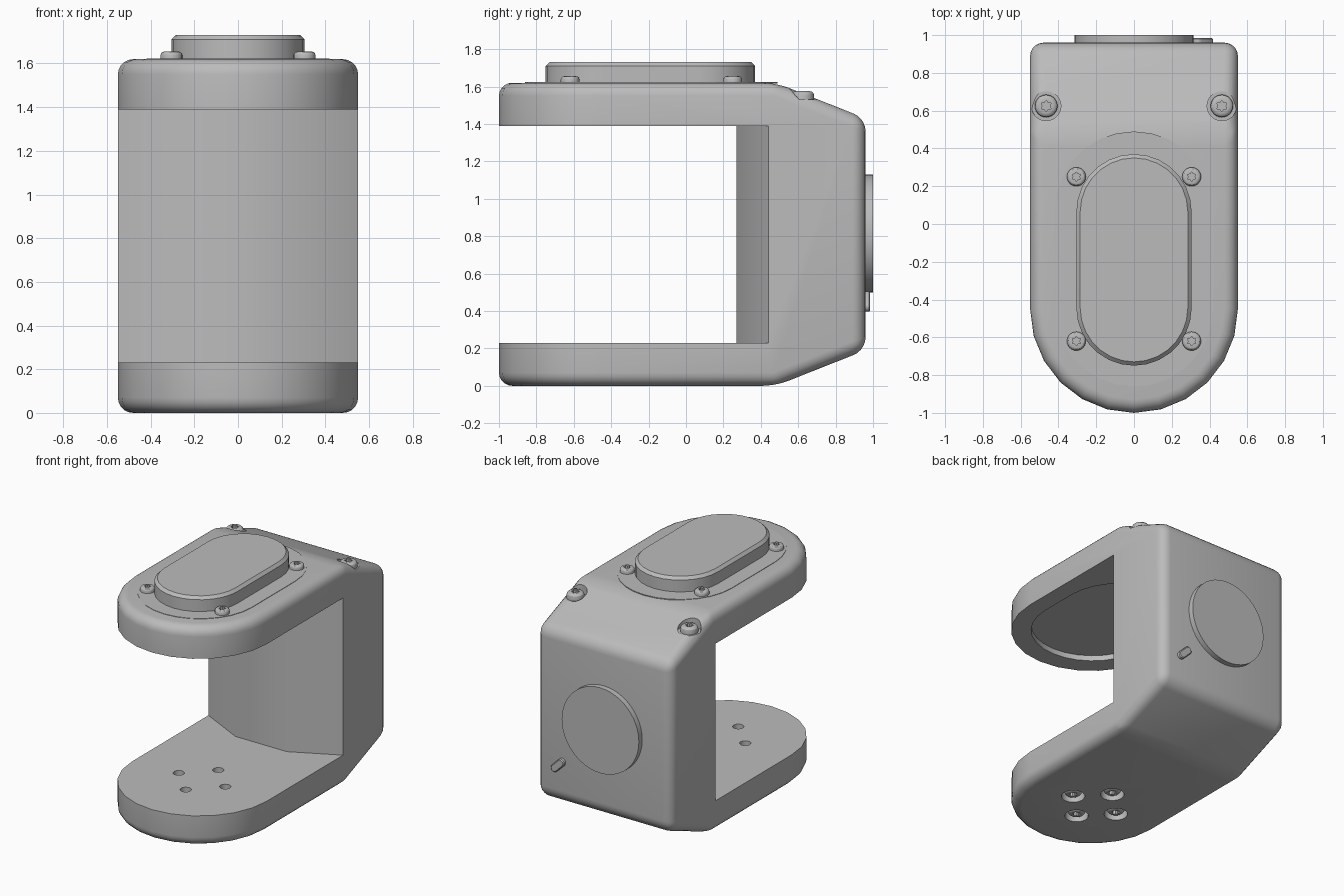
import bpy, bmesh, math
from mathutils import Matrix, Vector

cube = bpy.data.objects.get("Cube")
if cube:
    bpy.data.objects.remove(cube, do_unlink=True)

grey = bpy.data.materials.new("plain grey")
grey.use_nodes = True
COLOUR = (0.5, 0.5, 0.5, 1)
grey.diffuse_color = COLOUR
grey.node_tree.nodes["Principled BSDF"].inputs["Base Color"].default_value = COLOUR


def arc(cx, cy, r, a0, a1, n):
    angles = [math.radians(a0 + (a1 - a0) * i / n) for i in range(n + 1)]
    return [(cx + r * math.cos(a), cy + r * math.sin(a)) for a in angles]


def circle(x, y, r, n=32):
    return arc(x, y, r, 0, 360, n)[:-1]


def stadium(r, y0, y1, n=14):
    return arc(0, y1 - r, r, 0, 180, n) + arc(0, y0 + r, r, 180, 360, n)


def star(x, y, r):
    pts = []
    for i in range(12):
        a, k = math.tau * i / 12, r * (1 if i % 2 else 0.65)
        pts.append((x + k * math.cos(a), y + k * math.sin(a)))
    return pts


def prism(name, pts, z0, z1, chamfer=0, segments=1):
    """Extrude an outline upward, optionally softening its top rim."""
    bm = bmesh.new()
    base = bm.faces.new([bm.verts.new((x, y, z0)) for x, y in pts])
    ext = bmesh.ops.extrude_face_region(bm, geom=[base])
    top = [v for v in ext["geom"] if isinstance(v, bmesh.types.BMVert)]
    bmesh.ops.translate(bm, verts=top, vec=(0, 0, z1 - z0))
    bmesh.ops.recalc_face_normals(bm, faces=bm.faces)
    if chamfer:
        rim = [e for e in bm.edges if all(v.co.z > z1 - 1e-5 for v in e.verts)]
        bmesh.ops.bevel(bm, geom=rim, offset=chamfer, segments=segments,
                        profile=0.5, affect='EDGES')
    mesh = bpy.data.meshes.new(name)
    bm.to_mesh(mesh)
    bm.free()
    mesh.materials.append(grey)
    obj = bpy.data.objects.new(name, mesh)
    bpy.context.collection.objects.link(obj)
    return obj


def activate(obj):
    bpy.ops.object.select_all(action='DESELECT')
    obj.select_set(True)
    bpy.context.view_layer.objects.active = obj


def cut(obj, pts, z0, z1):
    """Subtract an extruded outline."""
    cutter = prism("cutter", pts, z0, z1)
    cutter.hide_render = True
    mod = obj.modifiers.new("cut", 'BOOLEAN')
    mod.operation, mod.solver, mod.object = 'DIFFERENCE', 'EXACT', cutter
    activate(obj)
    bpy.ops.object.modifier_apply(modifier=mod.name)
    bpy.data.objects.remove(cutter, do_unlink=True)


def smooth(obj, degrees=30):
    activate(obj)
    bpy.ops.object.shade_smooth_by_angle(angle=math.radians(degrees))


def screw(name, x, y, z, r, h, flip=False):
    """Domed screw head with a star socket."""
    obj = prism(name, circle(0, 0, r, 24), -0.01, h, h * 0.5, 3)
    cut(obj, star(0, 0, r * 0.5), h * 0.4, h + 0.1)
    if flip:
        obj.data.transform(Matrix.Rotation(math.pi, 4, 'X'))
    obj.data.transform(Matrix.Translation((x, y, z)))
    smooth(obj)


W, H, BACK, MID = 0.55, 1.62, 0.96, 0.81

# Body: rounded-front block with sloped rear edges
outline = [(W, BACK), (-W, BACK)] + arc(0, -0.45, W, 180, 360, 12)
body = prism("body_bracket", outline, 0, H)
bm = bmesh.new()
bm.from_mesh(body.data)
for side in (1, -1):
    res = bmesh.ops.bisect_plane(
        bm, geom=bm.verts[:] + bm.edges[:] + bm.faces[:], clear_outer=True,
        plane_co=(0, 0.48, MID + side * MID), plane_no=Vector((0, 0.19, side * 0.48)))
    edges = [e for e in res["geom_cut"] if isinstance(e, bmesh.types.BMEdge)]
    bmesh.ops.contextual_create(bm, geom=edges)
bmesh.ops.recalc_face_normals(bm, faces=bm.faces)
bm.to_mesh(body.data)
bm.free()
mod = body.modifiers.new("soft_edges", 'BEVEL')
mod.width, mod.segments = 0.07, 5
mod.limit_method, mod.angle_limit = 'ANGLE', math.radians(18)
activate(body)
bpy.ops.object.modifier_apply(modifier=mod.name)

# Gap between the arms, with a faceted inner wall
cut(body, [(-0.8, -1.2), (0.8, -1.2), (0.8, 0.44), (W, 0.44), (0.21, 0.27),
           (-0.21, 0.27), (-W, 0.44), (-0.8, 0.44)], 0.23, 1.39)
# Recess under the upper arm
cut(body, stadium(0.42, -0.86, 0.26), 1.3, 1.43)

# Rear shoulder screws in counterbores
for name, x in (("left", 0.465), ("right", -0.465)):
    cut(body, circle(x, 0.625, 0.078), 1.53, 1.8)
    screw(name + "_shoulder_screw", x, 0.625, 1.53, 0.06, 0.045)

# Lower arm: four through holes with recessed screws beneath
for i, (x, y) in enumerate(circle(0, -0.42, 0.19, 4)):
    cut(body, circle(x, y, 0.08), -0.1, 0.06)
    cut(body, circle(x, y, 0.038, 20), 0.1, 0.3)
    screw(f"base_screw_{i + 1}", x, y, 0.06, 0.06, 0.045, flip=True)
smooth(body)

# Seam plate and raised cover on the upper arm
prism("cover_seam", stadium(0.42, -0.86, 0.49), H - 0.003, H + 0.003)
cover = prism("raised_cover", stadium(0.305, -0.75, 0.37), H - 0.01, 1.73, 0.02)
smooth(cover)
for name, x in (("left", 0.305), ("right", -0.305)):
    for place, y in (("rear", 0.25), ("front", -0.62)):
        screw(f"{name}_{place}_cover_screw", x, y, H, 0.05, 0.035)

# Rear disc and small radial indicator
to_back = Matrix.Translation((0, BACK, 0.815)) @ Matrix.Rotation(-math.pi / 2, 4, 'X')
disc = prism("rear_disc", circle(0, 0, 0.315, 48), -0.02, 0.04)
disc.data.transform(to_back)
smooth(disc)
pill = prism("rear_indicator", stadium(0.028, 0.45, 0.58, 8), -0.02, 0.025, 0.006)
pill.data.transform(to_back @ Matrix.Rotation(math.radians(-45), 4, 'Z'))
smooth(pill)
